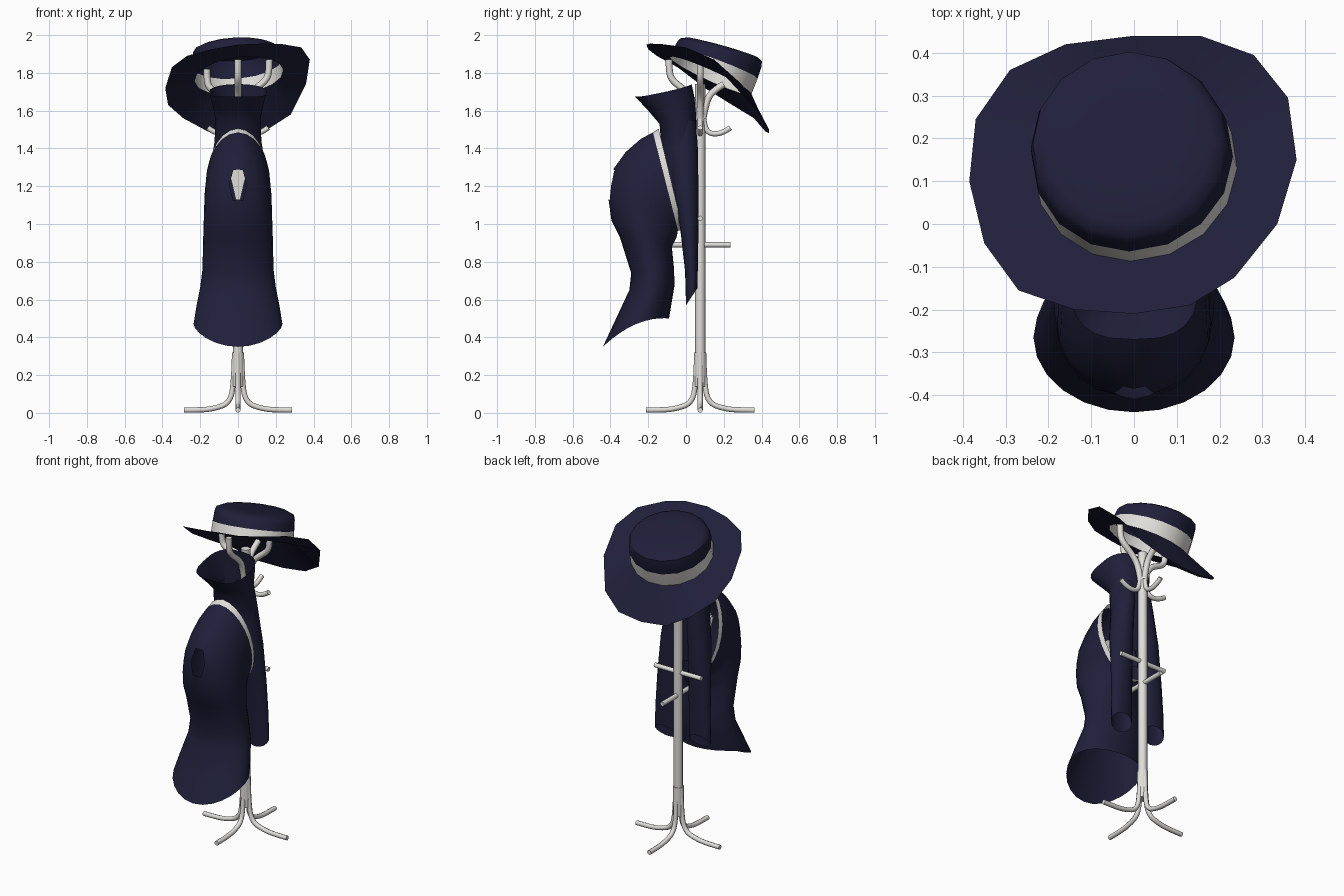
import bpy, bmesh, math
from mathutils import Vector

if "Cube" in bpy.data.objects:
    bpy.data.objects.remove(bpy.data.objects["Cube"])

def material(name, rgb):
    m = bpy.data.materials.new(name)
    m.diffuse_color = (*rgb, 1)
    m.use_nodes = True
    m.node_tree.nodes["Principled BSDF"].inputs["Base Color"].default_value = m.diffuse_color
    return m

NAVY = material("navy cloth", (0.014, 0.0135, 0.042))
WHITE = material("off white", (0.74, 0.73, 0.70))
PY = 0.075  # y of the pole

def smooth(ob, angle=50):
    bpy.ops.object.select_all(action='DESELECT')
    ob.select_set(True)
    bpy.context.view_layer.objects.active = ob
    bpy.ops.object.shade_smooth_by_angle(angle=math.radians(angle))

def loft(name, rings, white=(), cap=False, holes=()):
    """Skin closed rings of points; 'white' lists bands, 'holes' lists (band, column)."""
    bm = bmesh.new()
    vs = [[bm.verts.new(p) for p in r] for r in rings]
    n = len(rings[0])
    for i in range(len(vs) - 1):
        for j in range(n):
            if (i, j) in holes:
                continue
            k = (j + 1) % n
            f = bm.faces.new((vs[i][j], vs[i][k], vs[i + 1][k], vs[i + 1][j]))
            f.material_index = 1 if i in white else 0
    if cap:
        bm.faces.new(vs[-1])
    bmesh.ops.recalc_face_normals(bm, faces=bm.faces)
    me = bpy.data.meshes.new(name)
    bm.to_mesh(me)
    bm.free()
    me.materials.append(NAVY)
    me.materials.append(WHITE)
    ob = bpy.data.objects.new(name, me)
    bpy.context.collection.objects.link(ob)
    smooth(ob)
    return ob

def oval(yf, zf, yb, zb, w, bulge=0, cx=0, n=24, square=1):
    """Tilted oval through a front point and a back point, half width w."""
    pts = []
    for i in range(n):
        a = 2 * math.pi * i / n
        c, s = math.cos(a), math.sin(a)
        c = math.copysign(abs(c) ** square, c)
        s = math.copysign(abs(s) ** square, s)
        t = (1 - c) / 2
        pts.append((cx + w * s, yf + (yb - yf) * t, zf + (zb - zf) * t + bulge * s * s))
    return pts

def tube(name, pts, r, bend=True):
    cu = bpy.data.curves.new(name, 'CURVE')
    cu.dimensions = '3D'
    cu.bevel_depth = r
    cu.bevel_resolution = 2
    cu.use_fill_caps = True
    cu.resolution_u = 4
    sp = cu.splines.new('NURBS' if bend else 'POLY')
    sp.points.add(len(pts) - 1)
    for p, q in zip(sp.points, pts):
        p.co = (*q, 1)
    if bend:
        sp.use_endpoint_u = True
        sp.order_u = 3
    cu.materials.append(WHITE)
    ob = bpy.data.objects.new(name, cu)
    bpy.context.collection.objects.link(ob)
    bpy.ops.object.select_all(action='DESELECT')
    ob.select_set(True)
    bpy.context.view_layer.objects.active = ob
    bpy.ops.object.convert(target='MESH')
    smooth(bpy.context.view_layer.objects.active)

# Stand: pole, legs, hooks and pegs
tube("pole", [(0, PY, 0.16), (0, PY, 1.74)], 0.027, False)
tube("pole_socket", [(0, PY, 0.14), (0, PY, 0.32)], 0.032, False)
leg = [(0.018, 0.32), (0.022, 0.15), (0.045, 0.05), (0.13, 0.022), (0.2, 0.015), (0.287, 0.015)]
up_hook = [(0.015, 1.56), (0.03, 1.64), (0.07, 1.70), (0.15, 1.76), (0.165, 1.81), (0.165, 1.87)]
back_hook = [(0.015, 1.56), (0.03, 1.64), (0.06, 1.70), (0.125, 1.74)]
low_hook = [(0.015, 1.60), (0.02, 1.52), (0.05, 1.475), (0.12, 1.48), (0.16, 1.51)]
for i, (dx, dy) in enumerate([(1, 0), (0, 1), (-1, 0), (0, -1)]):
    top = back_hook if dy == 1 else up_hook
    for name, path, r in (("leg", leg, 0.014), ("upper_hook", top, 0.018),
                          ("lower_hook", low_hook, 0.014)):
        # the left hook stays below the slanted hat
        low = -0.05 if dx == -1 and name == "upper_hook" else 0
        tube(f"{name}_{i}", [(dx * d, PY + dy * d, z + low * d / 0.165) for d, z in path], r)
tube("side_peg", [(-0.16, PY, 1.03), (0.16, PY, 1.03)], 0.014, False)
tube("front_back_peg", [(0, -0.08, 0.89), (0, 0.235, 0.89)], 0.014, False)

# Coat body, open at the hem and along the slanted back, with a white edge
body = [(-0.44, 0.35, -0.09, 0.50, 0.235, 0.045), (-0.37, 0.50, -0.075, 0.59, 0.22, 0.02),
        (-0.30, 0.65, -0.06, 0.68, 0.20), (-0.29, 0.74, -0.065, 0.78, 0.188),
        (-0.35, 0.93, -0.075, 0.88, 0.185), (-0.395, 1.02, -0.06, 0.91, 0.183),
        (-0.41, 1.13, -0.05, 0.93, 0.181), (-0.402, 1.21, -0.049, 0.935, 0.18),
        (-0.385, 1.29, -0.048, 0.94, 0.178),
        (-0.32, 1.38, -0.046, 0.95, 0.176), (-0.24, 1.45, -0.045, 0.96, 0.172),
        (-0.175, 1.485, -0.042, 0.965, 0.168), (-0.145, 1.505, -0.015, 0.965, 0.162)]
rings = [oval(*r) for r in body]
for i in (6, 8):  # narrow the ends of the chest opening
    for j in (1, -1):
        x, y, z = rings[i][j]
        rings[i][j] = (x * 0.55, y, z)
loft("coat_body", rings, white=(11,), holes=[(b, c) for b in (6, 7) for c in (0, 23)])

# White fan seen through the opening in the chest
fan = [(-0.045, 1.27), (-0.02, 1.295), (0.02, 1.295), (0.045, 1.27), (0.012, 1.13), (-0.012, 1.13)]
ob = loft("chest_fan", [[(x, y, z) for x, z in fan] for y in (-0.2, -0.208)], white=(0,), cap=True)
for p in ob.data.polygons:
    p.material_index = 1

# Collar and neck
neck = [(-0.10, 1.10, 0.055, 1.10, 0.13), (-0.13, 1.40, 0.06, 1.40, 0.125),
        (-0.14, 1.53, 0.055, 1.58, 0.12), (-0.20, 1.60, 0.045, 1.67, 0.135, 0, 0, 24, 0.8),
        (-0.27, 1.675, 0.03, 1.74, 0.152, -0.01, 0, 24, 0.7)]
loft("collar", [oval(*r) for r in neck])

# Sleeves hanging behind the body
sleeve = [(0.0, 0.57, 0.06, 0.66, 0.073, 0, 0.118), (-0.005, 0.75, 0.063, 0.78, 0.071, 0, 0.115),
          (-0.03, 0.97, 0.066, 0.97, 0.07, 0, 0.107), (-0.07, 1.20, 0.066, 1.20, 0.07, 0, 0.092),
          (-0.10, 1.42, 0.062, 1.42, 0.062, 0, 0.065), (-0.09, 1.55, 0.05, 1.55, 0.05, 0, 0.055)]
for side, s in (("right", 1), ("left", -1)):
    loft(side + "_sleeve", [oval(*r[:6], cx=s * r[6], n=16) for r in sleeve])

# Hat: slanted crown with a white band, and a wavy brim
base = Vector((0.005, 0.13, 1.785))

def hat_ring(r, h):
    """Ring of the crown; the slant eases off towards the top."""
    t = min(h / 0.15, 1)
    axis = Vector((-0.12, 0.41, 0.90)).lerp(Vector((-0.05, 0.27, 0.96)), t).normalized()
    u = Vector((1, 0, -axis.x / axis.z)).normalized()
    v = axis.cross(u)
    mid = base + Vector((-0.12, 0.38, 0.92)).normalized() * h
    return [mid + (u * math.cos(a) + v * math.sin(a)) * r
            for a in (math.pi / 2 - 2 * math.pi * i / 16 for i in range(16))]

brim = [(0, 0.44, 1.48), (0.155, 0.44, 1.50), (0.28, 0.395, 1.58), (0.36, 0.295, 1.74),
        (0.38, 0.15, 1.87), (0.335, 0, 1.935), (0.235, -0.125, 1.952), (0.13, -0.19, 1.955),
        (0, -0.21, 1.95), (-0.14, -0.20, 1.925), (-0.27, -0.155, 1.89), (-0.35, -0.045, 1.83),
        (-0.385, 0.10, 1.72), (-0.37, 0.245, 1.63), (-0.29, 0.36, 1.56), (-0.16, 0.42, 1.49)]
loft("hat_brim", [brim, hat_ring(0.238, 0)])
crown = [(0.238, 0), (0.236, 0.072), (0.232, 0.125), (0.224, 0.15), (0.195, 0.163), (0.12, 0.168), (0.01, 0.169)]
loft("hat_crown", [hat_ring(*c) for c in crown], white=(0,), cap=True)
